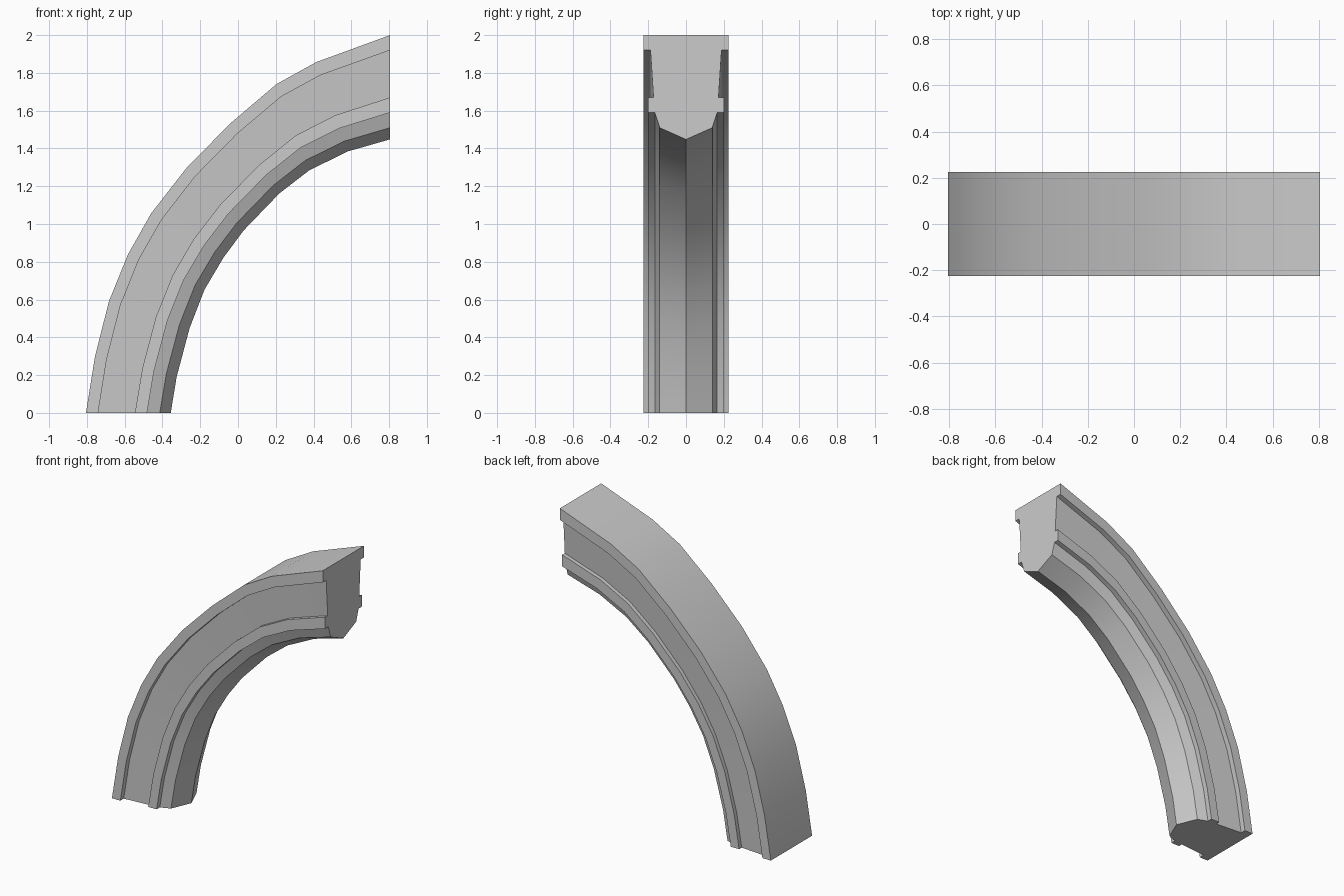
import bpy, bmesh, math

if "Cube" in bpy.data.objects:
    bpy.data.objects.remove(bpy.data.objects["Cube"])

# Outer and inner curves of the rib (x, z), matched station by station
outer = [(-.805, 0), (-.757, .30), (-.683, .592), (-.583, .838), (-.46, 1.056),
         (-.27, 1.30), (-.04, 1.533), (.203, 1.74), (.414, 1.857), (.805, 2.0)]
inner = [(-.356, 0), (-.325, .19), (-.256, .45), (-.177, .653), (-.077, .822),
         (.03, .966), (.219, 1.162), (.377, 1.284), (.583, 1.385), (.805, 1.448)]

# Half cross-section: (half width, depth at foot, depth at crown), depth 0 = outer, 1 = inner
half = [(.225, 0, 0), (.225, .143, .145), (.188, .143, .145), (.172, .578, .598),
        (.20, .578, .598), (.20, .72, .743), (.165, .72, .743), (.139, .87, .888)]
profile = half + [(0, 1, 1)] + [(-w, a, b) for w, a, b in reversed(half)]

# Sweep the moulded section along the arch
bm = bmesh.new()
rings = []
last = len(outer) - 1
for i, ((ox, oz), (ix, iz)) in enumerate(zip(outer, inner)):
    ring = []
    for w, a, b in profile:
        t = a + (b - a) * i / last
        ring.append(bm.verts.new((ox + (ix - ox) * t, w, oz + (iz - oz) * t)))
    rings.append(ring)
n = len(profile)
for r, s in zip(rings, rings[1:]):
    for j in range(n):
        k = (j + 1) % n
        bm.faces.new((r[j], r[k], s[k], s[j]))

# Foot and crown end faces
bm.faces.new(rings[0])
bm.faces.new(rings[-1])
bmesh.ops.recalc_face_normals(bm, faces=bm.faces)

mesh = bpy.data.meshes.new("arch_rib")
bm.to_mesh(mesh)
bm.free()
rib = bpy.data.objects.new("arch_rib", mesh)
bpy.context.collection.objects.link(rib)
bpy.context.view_layer.objects.active = rib
rib.select_set(True)
bpy.ops.object.shade_smooth_by_angle(angle=math.radians(30))
